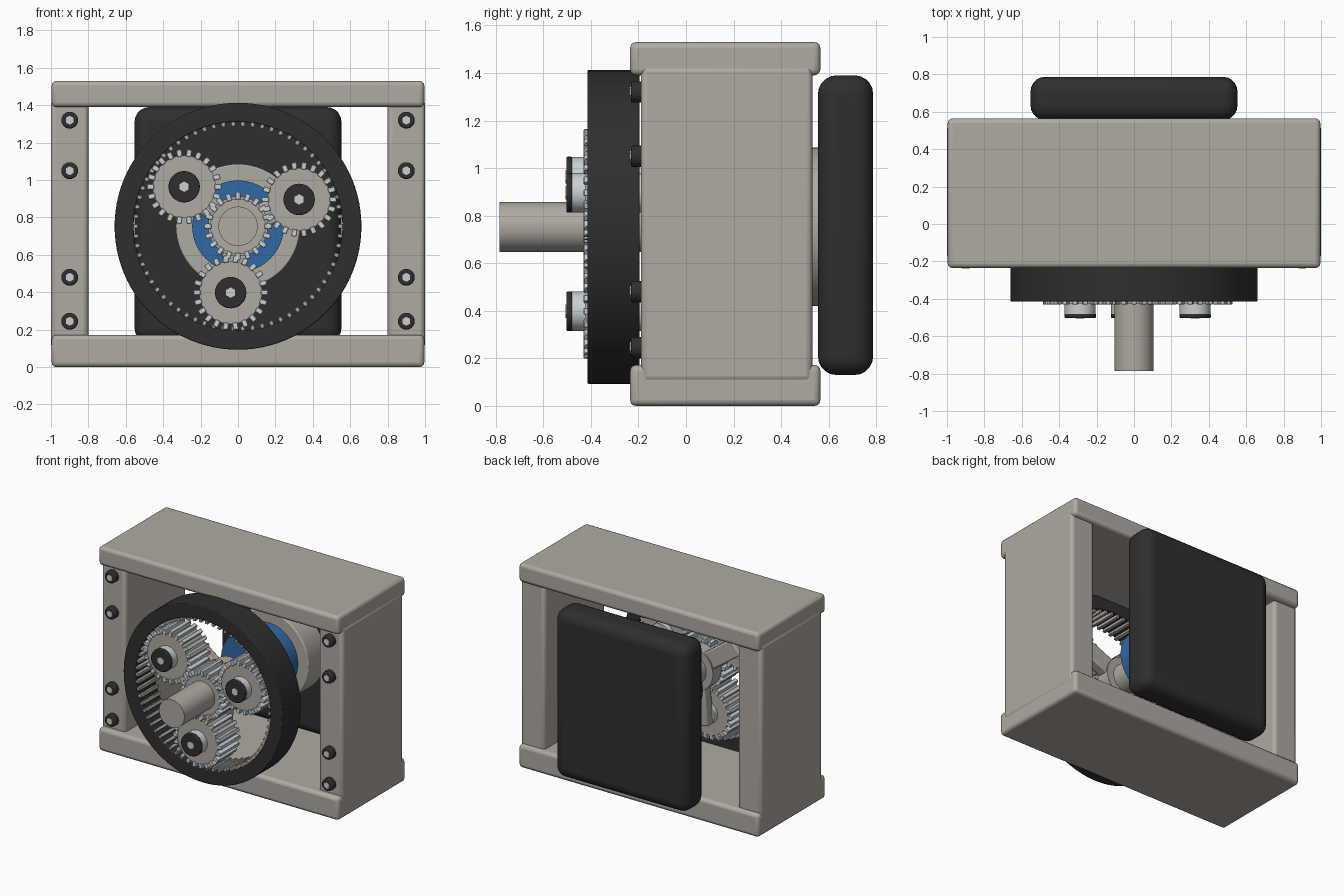
import bpy, bmesh
from math import pi, cos, sin, radians
from mathutils import Matrix, Vector

cube = bpy.data.objects.get("Cube")
if cube:
    bpy.data.objects.remove(cube, do_unlink=True)


def material(name, rgb):
    m = bpy.data.materials.new(name)
    m.use_nodes = True
    m.diffuse_color = (*rgb, 1)
    m.node_tree.nodes["Principled BSDF"].inputs["Base Color"].default_value = (*rgb, 1)
    return m


BEIGE = material("warm grey", (0.43, 0.40, 0.36))
BLACK = material("soft black", (0.028, 0.028, 0.028))
SILVER = material("pale silver", (0.58, 0.63, 0.66))
BLUE = material("blue", (0.03, 0.14, 0.37))


def finish(name, bm, mat, bevel=0, segments=3):
    bmesh.ops.recalc_face_normals(bm, faces=bm.faces)
    me = bpy.data.meshes.new(name)
    bm.to_mesh(me)
    bm.free()
    me.materials.append(mat)
    ob = bpy.data.objects.new(name, me)
    bpy.context.collection.objects.link(ob)
    if bevel:
        mod = ob.modifiers.new("Bevel", "BEVEL")
        mod.width, mod.segments, mod.limit_method = bevel, segments, "ANGLE"
    bpy.ops.object.select_all(action="DESELECT")
    ob.select_set(True)
    bpy.context.view_layer.objects.active = ob
    bpy.ops.object.shade_smooth_by_angle(angle=radians(35))
    return ob


def add_box(bm, size, matrix):
    bmesh.ops.create_cube(bm, size=1, matrix=matrix @ Matrix.Diagonal((*size, 1)))


def box(name, lo, hi, mat, bevel=0, segments=3):
    lo, hi = Vector(lo), Vector(hi)
    bm = bmesh.new()
    add_box(bm, hi - lo, Matrix.Translation((lo + hi) / 2))
    return finish(name, bm, mat, bevel, segments)


def rod(name, x, z, r, y0, y1, mat, sides=48, bevel=0):
    """Cylinder running along y."""
    bm = bmesh.new()
    place = Matrix.Translation((x, (y0 + y1) / 2, z)) @ Matrix.Rotation(pi / 2, 4, "X")
    bmesh.ops.create_cone(bm, cap_ends=True, segments=sides, radius1=r, radius2=r,
                          depth=y1 - y0, matrix=place)
    return finish(name, bm, mat, bevel, 2)


def teeth(name, x, z, count, r0, r1, width, y0, y1, mat):
    """Ring of radial bars between two radii."""
    bm = bmesh.new()
    for i in range(count):
        turn = Matrix.Rotation(2 * pi * i / count, 4, "Y")
        place = Matrix.Translation((x, (y0 + y1) / 2, z)) @ turn
        add_box(bm, (r1 - r0, y1 - y0, width),
                place @ Matrix.Translation(((r0 + r1) / 2, 0, 0)))
    return finish(name, bm, mat, 0.003, 1)


def tube(name, z, r_in, r_out, y0, y1, mat, sides=96, bevel=0.006):
    """Hollow ring lathed around a y axis."""
    bm = bmesh.new()
    loops = []
    for i in range(sides):
        a = 2 * pi * i / sides
        loops.append([bm.verts.new((r * cos(a), y, z + r * sin(a)))
                      for r, y in ((r_in, y0), (r_out, y0), (r_out, y1), (r_in, y1))])
    for i in range(sides):
        a, b = loops[i], loops[(i + 1) % sides]
        for k in range(4):
            n = (k + 1) % 4
            bm.faces.new((a[k], a[n], b[n], b[k]))
    return finish(name, bm, mat, bevel, 2)


AXIS_Z = 0.753

# Frame plates
box("top_plate", (-0.996, -0.235, 1.39), (0.996, 0.565, 1.53), BEIGE, 0.025)
box("bottom_plate", (-0.996, -0.235, 0), (0.996, 0.565, 0.172), BEIGE, 0.025)

# Side columns with their bolts
for side, sx in (("left", 1), ("right", -1)):
    x0, x1 = sorted((sx * 0.8, sx))
    box(side + "_column", (x0, -0.19, 0.1), (x1, 0.532, 1.43), BEIGE, 0.025)
    for i, z in enumerate((0.245, 0.48, 1.05, 1.32)):
        rod(f"{side}_bolt_{i}", sx * 0.9, z, 0.045, -0.232, -0.17, BLACK, 24, 0.008)
        rod(f"{side}_bolt_socket_{i}", sx * 0.9, z, 0.024, -0.237, -0.2, SILVER, 6)

# Rear housing and drive
box("rear_housing", (-0.553, 0.555, 0.13), (0.553, 0.787, 1.39), BLACK, 0.078, 5)
rod("motor_body", 0, AXIS_Z, 0.333, 0.36, 0.57, BEIGE, 64, 0.008)
rod("motor_collar", 0, AXIS_Z, 0.245, 0.15, 0.37, BLUE, 64)
rod("main_shaft", 0, AXIS_Z, 0.105, -0.785, 0.2, BEIGE, 48)

# Ring gear
tube("ring_gear", AXIS_Z, 0.558, 0.66, -0.415, -0.195, BLACK)
teeth("ring_teeth", 0, AXIS_Z, 66, 0.535, 0.565, 0.023, -0.412, -0.2, BEIGE)

# Sun gear
rod("sun_gear", 0, AXIS_Z, 0.148, -0.425, -0.2, BEIGE)
teeth("sun_teeth", 0, AXIS_Z, 20, 0.142, 0.182, 0.027, -0.43, -0.2, SILVER)

# Carrier behind the gears
rod("carrier_hub", 0, AXIS_Z, 0.16, -0.19, -0.09, BEIGE)

# Planet gears, hubs and carrier arms
for i in range(3):
    a = radians(23.7 + 120 * i)
    x, z = 0.357 * cos(a), AXIS_Z + 0.357 * sin(a)
    rod(f"planet_gear_{i}", x, z, 0.168, -0.425, -0.2, BEIGE)
    teeth(f"planet_teeth_{i}", x, z, 22, 0.162, 0.2, 0.028, -0.43, -0.2, SILVER)
    rod(f"planet_hub_{i}", x, z, 0.083, -0.48, -0.16, SILVER, 32)
    rod(f"planet_cap_{i}", x, z, 0.084, -0.503, -0.478, BLACK, 32, 0.006)
    rod(f"planet_socket_{i}", x, z, 0.028, -0.506, -0.49, SILVER, 6)
    bm = bmesh.new()
    add_box(bm, (0.42, 0.08, 0.13), Matrix.Translation((0, -0.14, AXIS_Z))
            @ Matrix.Rotation(-a, 4, "Y") @ Matrix.Translation((0.21, 0, 0)))
    finish(f"carrier_arm_{i}", bm, BEIGE, 0.012, 2)
